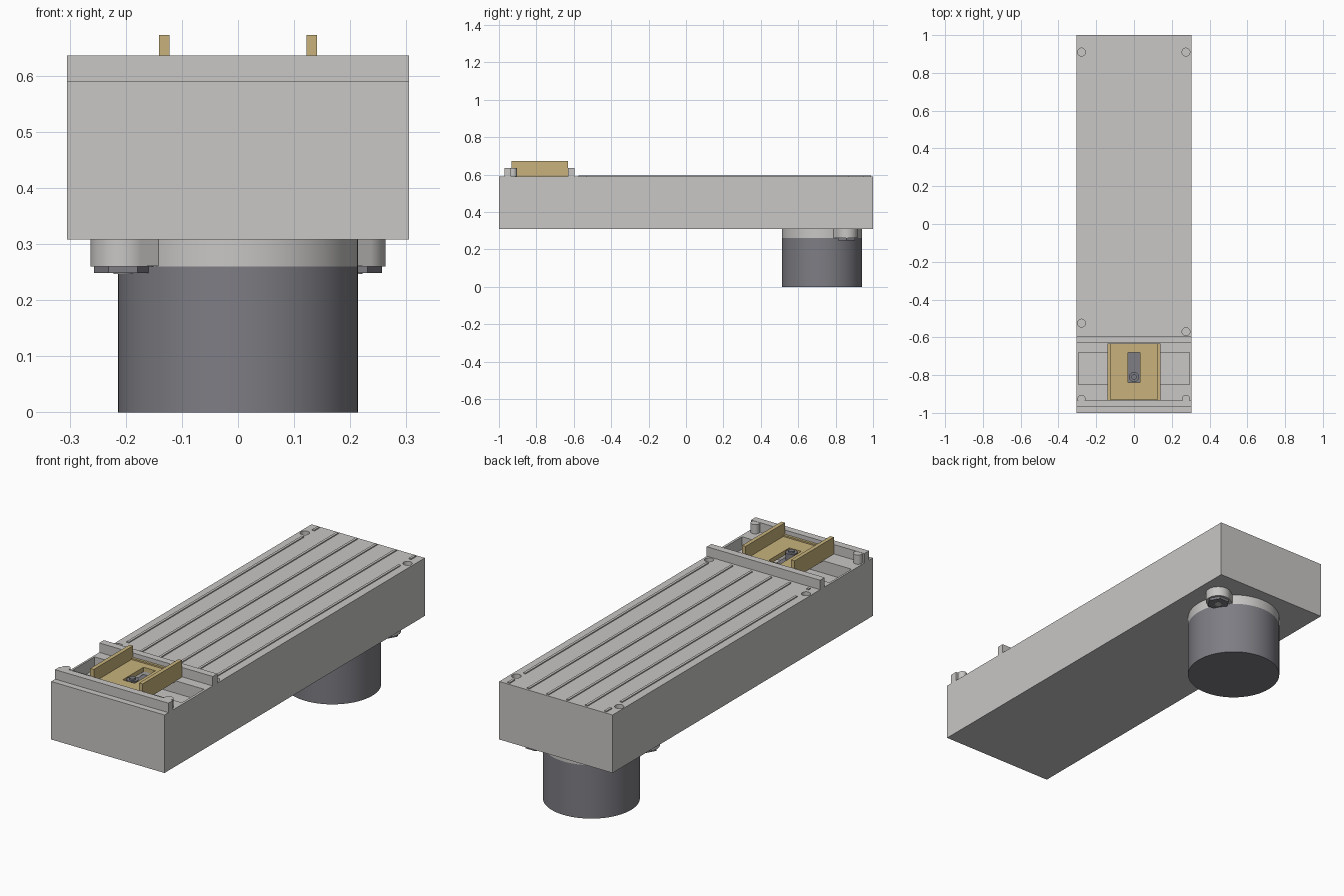
import bpy, bmesh, math
from mathutils import Matrix, Vector

if "Cube" in bpy.data.objects:
    bpy.data.objects.remove(bpy.data.objects["Cube"])


def material(name, rgb):
    m = bpy.data.materials.new(name)
    m.diffuse_color = (*rgb, 1)
    m.use_nodes = True
    m.node_tree.nodes["Principled BSDF"].inputs["Base Color"].default_value = m.diffuse_color
    return m


GREY = material("light_grey", (0.58, 0.57, 0.56))
DARK = material("dark_grey", (0.21, 0.205, 0.23))
GOLD = material("brass", (0.58, 0.45, 0.20))


def finish(name, bm, mat, smooth=False):
    me = bpy.data.meshes.new(name)
    bm.to_mesh(me)
    bm.free()
    ob = bpy.data.objects.new(name, me)
    bpy.context.collection.objects.link(ob)
    me.materials.append(mat)
    if smooth:
        bpy.ops.object.select_all(action='DESELECT')
        ob.select_set(True)
        bpy.context.view_layer.objects.active = ob
        bpy.ops.object.shade_smooth_by_angle(angle=math.radians(35))
    return ob


def box(name, x, y, z, mat):
    """Box from (min, max) pairs."""
    bm = bmesh.new()
    bmesh.ops.create_cube(bm, size=1)
    for v in bm.verts:
        v.co = Vector([(a + b) / 2 + c * (b - a) for (a, b), c in zip((x, y, z), v.co)])
    return finish(name, bm, mat)


def cylinder(name, x, y, z, r, mat, sides=32):
    bm = bmesh.new()
    bmesh.ops.create_cone(bm, cap_ends=True, segments=sides, radius1=r, radius2=r,
                          depth=z[1] - z[0],
                          matrix=Matrix.Translation((x, y, sum(z) / 2)) @ Matrix.Rotation(math.pi / 2, 4, 'Z'))
    return finish(name, bm, mat, sides > 8)


def cut(target, cutters):
    for c in cutters:
        c.hide_render = True
        m = target.modifiers.new("cut", 'BOOLEAN')
        m.object, m.operation, m.solver = c, 'DIFFERENCE', 'EXACT'
        bpy.context.view_layer.objects.active = target
        bpy.ops.object.modifier_apply(modifier=m.name)
        bpy.data.objects.remove(c)


# Main housing with carriage pocket and bolt holes
TOP = 0.59
housing = box("housing", (-0.305, 0.305), (-1, 1), (0.308, TOP), GREY)
holes = [(-0.278, 0.91), (0.275, 0.91), (-0.278, -0.525), (0.275, -0.57)]
cut(housing, [box("pocket_cutter", (-0.295, 0.293), (-0.85, -0.68), (0.53, 0.7), GREY)] +
    [cylinder("hole_cutter", x, y, (0.56, 0.7), 0.021, GREY, 24) for x, y in holes])

# Raised ribs along the top, the outer ones broken around the bolt holes
for x in (-0.157, -0.055, 0.05, 0.155):
    box("rib", (x - 0.006, x + 0.006), (-0.575, 0.99), (TOP - 0.002, TOP + 0.005), GREY)
for x, spans in ((-0.26, ((-0.575, -0.563), (-0.475, 0.87), (0.95, 0.99))),
                 (0.26, ((-0.535, 0.87), (0.95, 0.99)))):
    for span in spans:
        box("outer_rib", (x - 0.006, x + 0.006), span, (TOP - 0.002, TOP + 0.005), GREY)

# Cross rails and corner posts around the carriage
for name, span in (("front_rail", (-0.97, -0.935)), ("rear_rail", (-0.63, -0.595))):
    box(name, (-0.305, 0.305), span, (TOP - 0.002, 0.636), GREY)
for x in (-0.278, 0.275):
    cylinder("corner_post", x, -0.925, (TOP - 0.002, 0.635), 0.021, GREY, 24)

# Brass carriage: slotted plate, side walls and end lips
plate = box("carriage_plate", (-0.135, 0.135), (-0.93, -0.635), (0.588, 0.61), GOLD)
cut(plate, [box("slot_cutter", (-0.032, 0.032), (-0.84, -0.68), (0.5, 0.7), GOLD)])
for s in (-1, 1):
    box("carriage_wall", tuple(sorted((s * 0.122, s * 0.141))), (-0.934, -0.632), (0.587, 0.672), GOLD)
for y in (-0.933, -0.645):
    box("carriage_lip", (-0.123, 0.123), (y, y + 0.012), (0.588, 0.617), GOLD)

# Dark slide bar and pin showing through the slot
box("slide_bar", (-0.033, 0.033), (-0.842, -0.68), (0.529, 0.575), DARK)
cylinder("pin", 0, -0.81, (0.57, 0.61), 0.026, DARK)
cylinder("pin_tip", 0, -0.81, (0.605, 0.618), 0.014, DARK)

# Motor below the rear end
MY = 0.727
cylinder("motor_can", 0, MY, (0, 0.26), 0.214, DARK, 64)
cylinder("motor_collar", 0, MY, (0.26, 0.31), 0.214, GREY, 64)

# Two mounting ears on opposite sides, with hexagon bolts
for s in (-1, 1):
    x, y = s * 0.205, MY + s * 0.132
    cylinder("motor_ear", x, y, (0.26, 0.31), 0.058, GREY, 40)
    cylinder("ear_bolt", x, y, (0.248, 0.261), 0.052, DARK, 6)
    cylinder("bolt_centre", x, y, (0.2465, 0.25), 0.017, GREY, 20)
    bm = bmesh.new()
    bmesh.ops.create_cube(bm, size=1)
    bm.transform(Matrix.Translation((x * 0.75, MY + (y - MY) * 0.75, 0.286)) @
                 Matrix.Rotation(math.atan2(y - MY, x), 4, 'Z') @
                 Matrix.Diagonal((0.122, 0.116, 0.05, 1)))
    finish("ear_bridge", bm, GREY)
